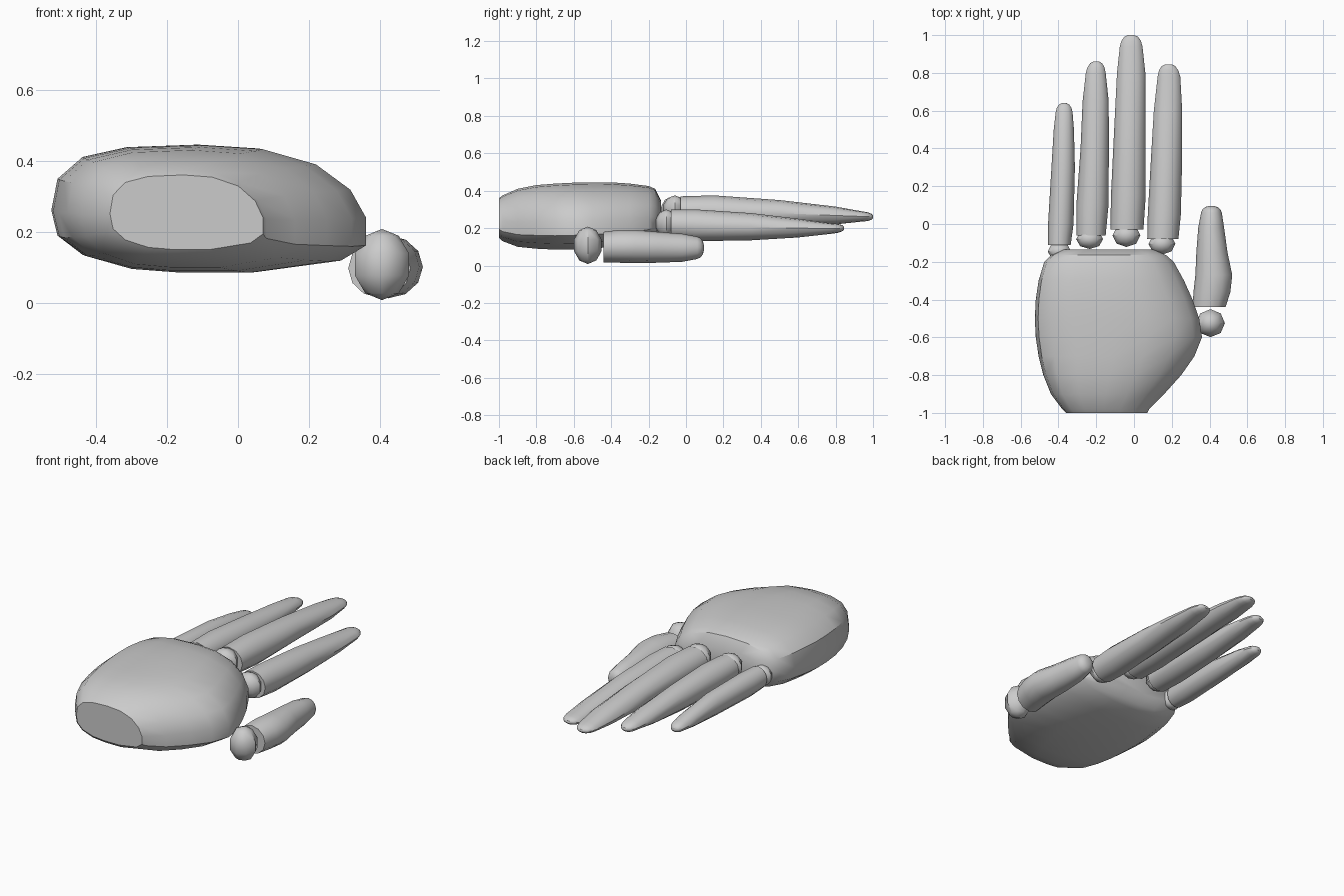
import bpy, bmesh
from math import sin, cos, pi, radians

cube = bpy.data.objects.get("Cube")
if cube:
    bpy.data.objects.remove(cube)

grey = bpy.data.materials.new("light grey")
grey.use_nodes = True
grey.diffuse_color = (0.6, 0.6, 0.6, 1)
grey.node_tree.nodes["Principled BSDF"].inputs["Base Color"].default_value = (0.6, 0.6, 0.6, 1)


def finish(name, bm, angle):
    bmesh.ops.recalc_face_normals(bm, faces=bm.faces)
    mesh = bpy.data.meshes.new(name)
    bm.to_mesh(mesh)
    bm.free()
    mesh.materials.append(grey)
    ob = bpy.data.objects.new(name, mesh)
    bpy.context.collection.objects.link(ob)
    bpy.ops.object.select_all(action="DESELECT")
    ob.select_set(True)
    bpy.context.view_layer.objects.active = ob
    bpy.ops.object.shade_smooth_by_angle(angle=radians(angle))
    return ob


def loft(name, section, stations, angle=35):
    """Skin a unit section through stations of (y, x min, x max, z min, z max)."""
    bm = bmesh.new()
    rings = []
    for y, x0, x1, z0, z1 in stations:
        rings.append([bm.verts.new((x0 + (x1 - x0) * u, y, z0 + (z1 - z0) * v)) for u, v in section])
    n = len(section)
    for a, b in zip(rings, rings[1:]):
        for i in range(n):
            j = (i + 1) % n
            bm.faces.new((a[i], a[j], b[j], b[i]))
    bm.faces.new(rings[0])
    bm.faces.new(rings[-1])
    return finish(name, bm, angle)


def knuckle(name, centre, size):
    bm = bmesh.new()
    bmesh.ops.create_uvsphere(bm, u_segments=8, v_segments=5, radius=0.5)
    bmesh.ops.scale(bm, vec=size, verts=bm.verts)
    bmesh.ops.translate(bm, vec=centre, verts=bm.verts)
    finish(name, bm, 40)


# Palm: lopsided oval section, sloping down towards the thumb
palm_section = [(.67, .97), (.84, .85), (.95, .65), (1, .43), (1, .21), (.92, .09), (.65, 0),
                (.42, 0), (.25, .03), (.1, .13), (.02, .28), (0, .48), (.02, .73), (.1, .9),
                (.25, .98), (.48, 1)]
loft("palm", palm_section, [
    (-1, -.36, .07, .15, .36),
    (-.98, -.38, .08, .13, .375),
    (-.9, -.44, .16, .1, .41),
    (-.8, -.48, .25, .09, .43),
    (-.7, -.505, .32, .085, .438),
    (-.6, -.52, .36, .087, .443),
    (-.5, -.525, .345, .09, .445),
    (-.4, -.52, .31, .1, .445),
    (-.3, -.505, .265, .11, .438),
    (-.2, -.475, .21, .13, .425),
    (-.165, -.44, .17, .15, .41),
    (-.135, -.38, .1, .21, .35)])

# Fingers and thumb: rounded section, tapering to a blunt tip
round_section = [(.5 + .5 * cos(2 * pi * i / 12), .5 + .5 * sin(2 * pi * i / 12)) for i in range(12)]


def finger(name, stations):
    """Add a domed tip beyond the last station; the last entry is (tip y, x, z)."""
    *body, (ty, tx, tz) = stations
    y, x0, x1, z0, z1 = body[-1]
    for t, s in ((.5, .86), (.85, .6), (1, .28)):
        cx = (x0 + x1) / 2 + (tx - (x0 + x1) / 2) * t
        cz = (z0 + z1) / 2 + (tz - (z0 + z1) / 2) * t
        hx, hz = (x1 - x0) / 2 * s, (z1 - z0) / 2 * s
        body.append((y + (ty - y) * t, cx - hx, cx + hx, cz - hz, cz + hz))
    loft(name, round_section, body)


finger("little_finger", [
    (-.11, -.455, -.335, .19, .32), (0, -.455, -.32, .18, .32), (.3, -.437, -.313, .18, .31),
    (.5, -.425, -.318, .19, .28), (.59, -.415, -.325, .2, .26), (.64, -.37, .225)])
finger("ring_finger", [
    (-.06, -.305, -.15, .21, .36), (.1, -.305, -.135, .2, .365), (.4, -.283, -.133, .2, .345),
    (.65, -.272, -.134, .22, .32), (.8, -.255, -.15, .24, .3), (.86, -.2, .265)])
finger("middle_finger", [
    (-.03, -.125, .05, .21, .37), (.15, -.122, .062, .2, .375), (.5, -.105, .062, .21, .35),
    (.8, -.09, .06, .22, .315), (.94, -.075, .045, .235, .29), (1, -.015, .26)])
finger("index_finger", [
    (-.08, .07, .235, .14, .3), (.05, .073, .248, .13, .3), (.35, .09, .255, .135, .28),
    (.6, .105, .255, .15, .25), (.78, .125, .245, .17, .225), (.845, .182, .2)])
finger("thumb", [
    (-.44, .31, .485, .015, .18), (-.36, .315, .51, .015, .19), (-.27, .325, .52, .013, .19),
    (-.15, .33, .495, .015, .18), (-.02, .34, .477, .02, .17), (.06, .355, .465, .035, .155),
    (.095, .41, .095)])

# Ball joints between the palm and each digit
knuckle("little_knuckle", (-.395, -.145, .255), (.13, .1, .12))
knuckle("ring_knuckle", (-.235, -.08, .295), (.15, .11, .14))
knuckle("middle_knuckle", (-.04, -.06, .3), (.155, .13, .15))
knuckle("index_knuckle", (.148, -.105, .225), (.15, .12, .15))
knuckle("thumb_knuckle", (.405, -.525, .108), (.16, .155, .2))
